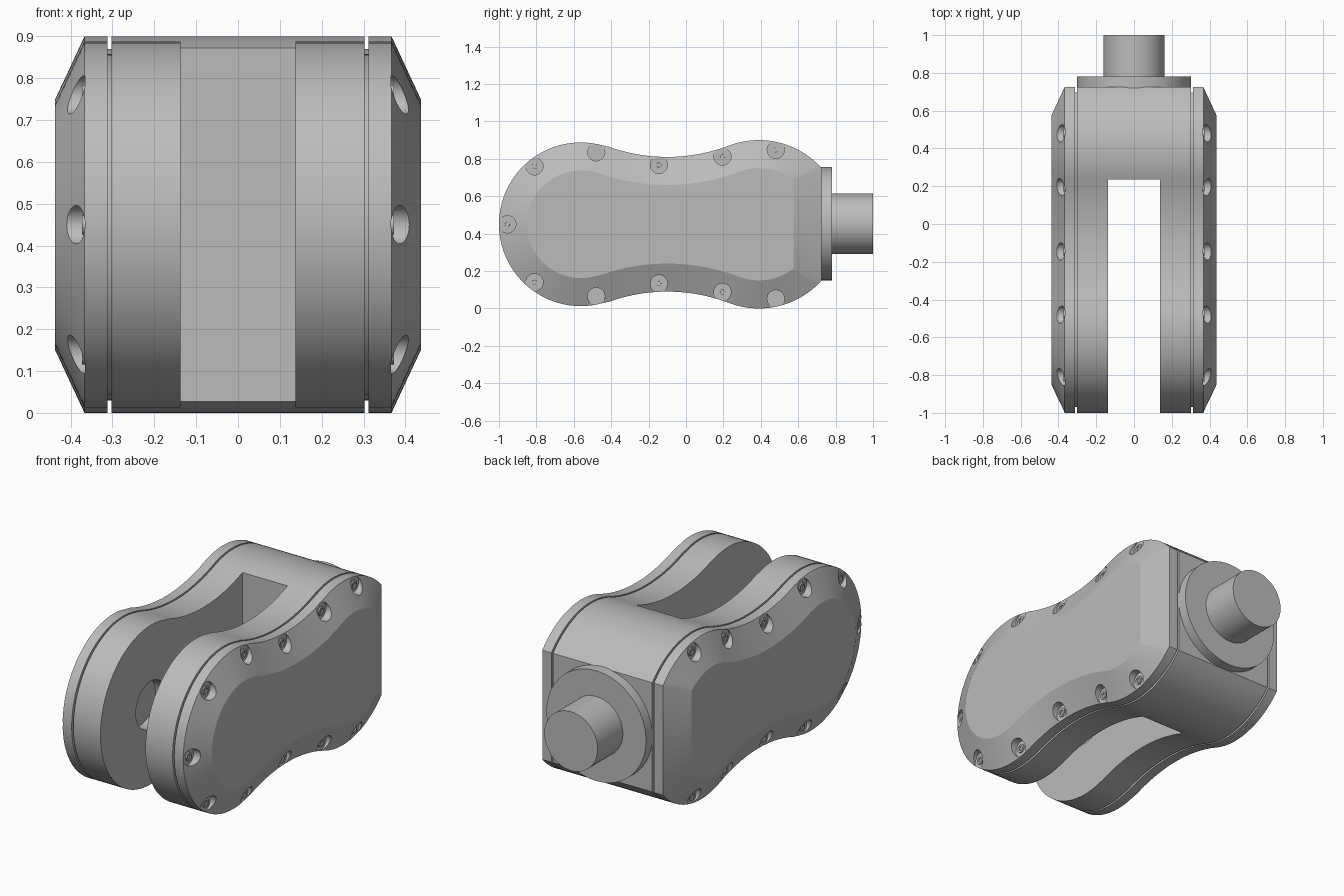
import bpy, bmesh
from math import atan2, acos, cos, sin, pi, radians
from mathutils import Matrix, Vector

if "Cube" in bpy.data.objects:
    bpy.data.objects.remove(bpy.data.objects["Cube"])

ZC = 0.45            # height of the centre line
BACK = 0.725         # flat rear end
FRONT_Y, FRONT_R = -0.5625, 0.4375
REAR_Y, REAR_R = 0.39, 0.45
WAIST_Y, WAIST_Z, WAIST_R = -0.1, 1.285, 0.925

metal = bpy.data.materials.new("plain grey metal")
metal.use_nodes = True
grey = (0.5, 0.5, 0.5, 1)
metal.diffuse_color = grey
metal.node_tree.nodes["Principled BSDF"].inputs["Base Color"].default_value = grey


def arc(cy, cz, r, a, b, n):
    return [(cy + r * cos(a + (b - a) * i / n), cz + r * sin(a + (b - a) * i / n))
            for i in range(n + 1)]


def outline(inset):
    """Peanut outline with a flat rear end, shrunk evenly by inset."""
    rear_r, front_r, waist_r = REAR_R - inset, FRONT_R - inset, WAIST_R + inset
    start = acos((BACK - inset - REAR_Y) / rear_r)
    rear_a = atan2(WAIST_Z, WAIST_Y - REAR_Y)
    front_a = atan2(WAIST_Z, WAIST_Y - FRONT_Y)
    half = arc(REAR_Y, 0, rear_r, start, rear_a, 20)
    half += arc(WAIST_Y, WAIST_Z, waist_r, rear_a - pi, front_a - pi, 20)[1:]
    half += arc(FRONT_Y, 0, front_r, front_a, pi, 28)[1:]
    return half + [(y, -z) for y, z in reversed(half[:-1])]


def finish(bm, name):
    bmesh.ops.recalc_face_normals(bm, faces=bm.faces)
    mesh = bpy.data.meshes.new(name)
    bm.to_mesh(mesh)
    bm.free()
    obj = bpy.data.objects.new(name, mesh)
    bpy.context.collection.objects.link(obj)
    mesh.materials.append(metal)
    return obj


def loft(name, layers):
    """Skin the outline through (x, inset) layers."""
    bm = bmesh.new()
    rings = [[bm.verts.new((x, y, ZC + z)) for y, z in outline(d)] for x, d in layers]
    for low, high in zip(rings, rings[1:]):
        for i in range(len(low)):
            j = (i + 1) % len(low)
            bm.faces.new((low[i], low[j], high[j], high[i]))
    bm.faces.new(rings[0])
    bm.faces.new(rings[-1])
    return finish(bm, name)


def add_rod(bm, start, end, r, sides=32):
    """Closed cylinder between two points."""
    start, end = Vector(start), Vector(end)
    axis = end - start
    mat = Matrix.Translation((start + end) / 2) @ axis.to_track_quat('Z', 'Y').to_matrix().to_4x4()
    return bmesh.ops.create_cone(bm, cap_ends=True, segments=sides, radius1=r, radius2=r,
                                 depth=axis.length, matrix=mat)["verts"]


def smooth(obj, angle=20):
    bpy.ops.object.select_all(action='DESELECT')
    obj.select_set(True)
    bpy.context.view_layer.objects.active = obj
    bpy.ops.object.shade_smooth_by_angle(angle=radians(angle))


def cut(obj, cutter):
    mod = obj.modifiers.new("cut", 'BOOLEAN')
    mod.operation, mod.solver, mod.object = 'DIFFERENCE', 'EXACT', cutter
    bpy.context.view_layer.objects.active = obj
    bpy.ops.object.modifier_apply(modifier=mod.name)
    bpy.data.objects.remove(cutter)


# Forked body: open slot at the front, round pivot recess in each prong
body = loft("forked_body", [(-0.302, 0), (0.302, 0)])
bm = bmesh.new()
bmesh.ops.create_cube(bm, size=1, matrix=Matrix.Translation((0, -0.5825, ZC)) @
                      Matrix.Diagonal((0.274, 1.635, 2, 1)))
cut(body, finish(bm, "slot_cutter"))
bm = bmesh.new()
add_rod(bm, (-0.2, FRONT_Y, ZC), (0.2, FRONT_Y, ZC), 0.13, 48)
cut(body, finish(bm, "bore_cutter"))
smooth(body)

# Screw positions (y, z from centre line), mirrored top to bottom
upper = [(-0.81, 0.31), (-0.48, 0.385), (-0.145, 0.317), (0.195, 0.362), (0.48, 0.398)]
spots = [(-0.955, 0)] + upper + [(y, -z) for y, z in upper]

for side, word in ((1, "left"), (-1, "right")):
    # Recessed seam between body and cover
    smooth(loft(word + "_seam", [(side * 0.295, 0.03), (side * 0.32, 0.03)]))

    # Chamfered cover with screw pockets
    cover = loft(word + "_cover", [(side * 0.312, 0), (side * 0.367, 0), (side * 0.437, 0.15)])
    bm = bmesh.new()
    for y, z in spots:
        add_rod(bm, (side * 0.366, y, ZC + z), (side * 0.5, y, ZC + z), 0.046, 28)
    cut(cover, finish(bm, "pocket_cutter"))
    smooth(cover)

    # Socket screws
    bm = bmesh.new()
    for y, z in spots:
        verts = add_rod(bm, (side * 0.36, y, ZC + z), (side * 0.373, y, ZC + z), 0.024, 18)
        faces = {f for v in verts for f in v.link_faces}
        top = max(faces, key=lambda f: side * f.calc_center_median().x)
        bmesh.ops.inset_individual(bm, faces=[top], thickness=0.011)
        bmesh.ops.inset_individual(bm, faces=[top], thickness=0.0005, depth=-0.006)
    smooth(finish(bm, word + "_screws"))

# Rear flange and shaft
for name, y0, y1, r in (("rear_flange", 0.7, 0.78, 0.303), ("rear_shaft", 0.76, 1.0, 0.162)):
    bm = bmesh.new()
    add_rod(bm, (0, y0, ZC + 0.003), (0, y1, ZC + 0.003), r, 64)
    smooth(finish(bm, name))
